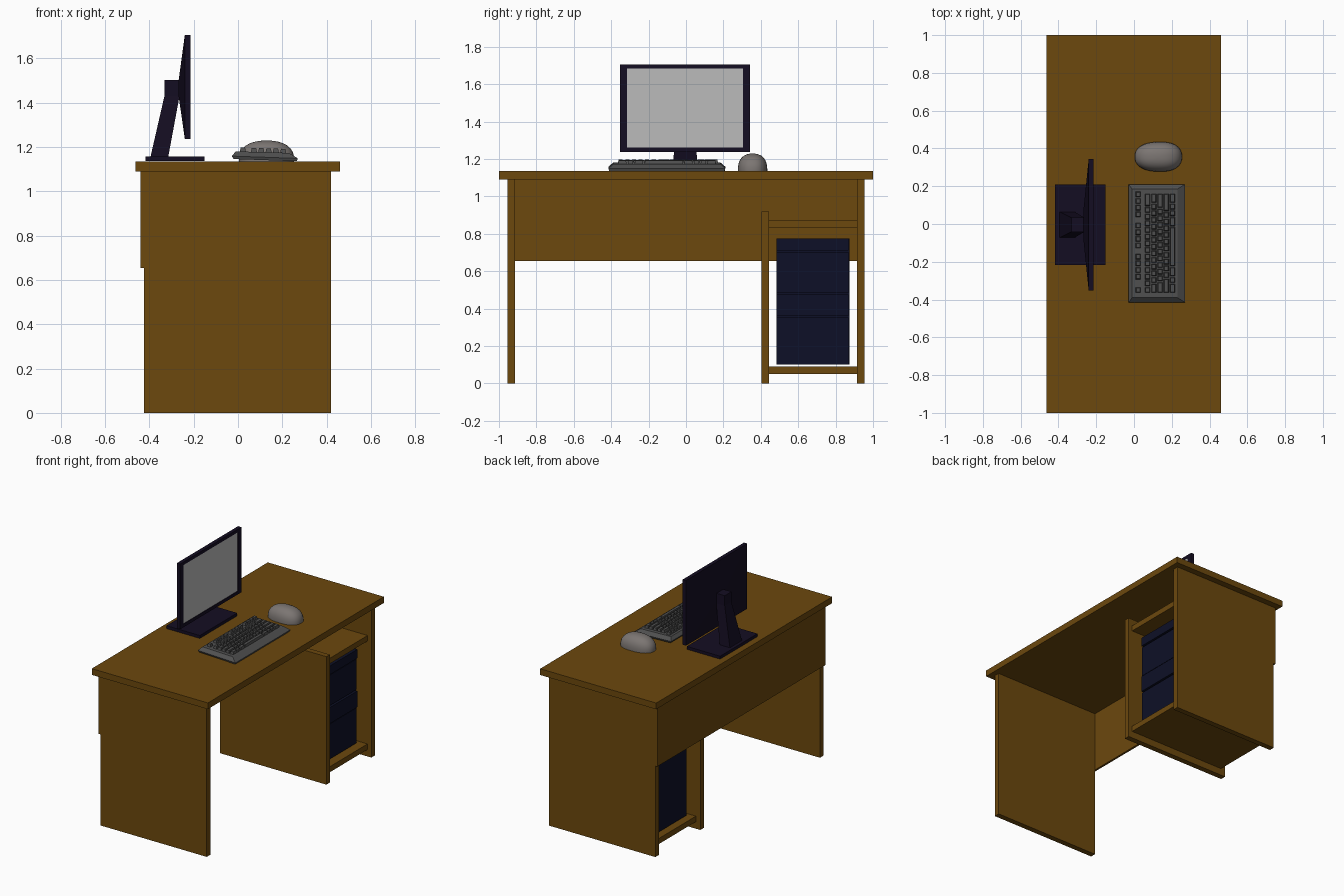
import bpy, bmesh
from mathutils import Vector

if "Cube" in bpy.data.objects:
    bpy.data.objects.remove(bpy.data.objects["Cube"])


def material(name, rgb):
    m = bpy.data.materials.new(name)
    m.diffuse_color = (*rgb, 1)
    m.use_nodes = True
    m.node_tree.nodes["Principled BSDF"].inputs["Base Color"].default_value = m.diffuse_color
    return m


WOOD = material("wood", (0.15, 0.065, 0.004))
NAVY = material("navy", (0.004, 0.005, 0.02))
BLACK = material("dark_plastic", (0.007, 0.004, 0.016))
GLASS = material("screen_grey", (0.5, 0.5, 0.5))
KEYS = material("key_grey", (0.08, 0.08, 0.08))
PALE = material("warm_grey", (0.2, 0.18, 0.17))


def finish(name, bm, mat):
    bmesh.ops.recalc_face_normals(bm, faces=bm.faces)
    me = bpy.data.meshes.new(name)
    bm.to_mesh(me)
    bm.free()
    me.materials.append(mat)
    ob = bpy.data.objects.new(name, me)
    bpy.context.collection.objects.link(ob)
    return ob


def add_loft(bm, rings):
    """Skin a series of four-point rings and cap both ends."""
    vs = [[bm.verts.new(p) for p in r] for r in rings]
    for a, b in zip(vs, vs[1:]):
        for i in range(4):
            j = (i + 1) % 4
            bm.faces.new((a[i], a[j], b[j], b[i]))
    bm.faces.new(vs[0][::-1])
    bm.faces.new(vs[-1])


def rect_z(x0, x1, y0, y1, z, slope=0.0):
    return [(x, y, z + slope * x) for x, y in
            ((x0, y0), (x1, y0), (x1, y1), (x0, y1))]


def rect_x(x, y0, y1, z0, z1):
    return [(x, y0, z0), (x, y1, z0), (x, y1, z1), (x, y0, z1)]


def loft(name, rings, mat):
    bm = bmesh.new()
    add_loft(bm, rings)
    return finish(name, bm, mat)


def box(name, x0, x1, y0, y1, z0, z1, mat):
    return loft(name, [rect_z(x0, x1, y0, y1, z0), rect_z(x0, x1, y0, y1, z1)], mat)


# Desk
box("desk_top", -0.463, 0.46, -1, 1, 1.09, 1.135, WOOD)
box("left_side_panel", -0.425, 0.42, -0.955, -0.915, 0, 1.09, WOOD)
box("right_side_panel", -0.425, 0.42, 0.915, 0.955, 0, 1.09, WOOD)
box("inner_panel", -0.425, 0.42, 0.405, 0.445, 0, 0.92, WOOD)
box("back_panel", -0.44, -0.425, -0.955, 0.955, 0.655, 1.09, WOOD)
box("lower_shelf", -0.39, 0.39, 0.445, 0.915, 0.05, 0.09, WOOD)
box("upper_shelf", -0.39, 0.39, 0.445, 0.915, 0.83, 0.87, WOOD)

# Computer tower with stepped front panels
box("tower_body", -0.345, 0.325, 0.485, 0.875, 0.10, 0.775, NAVY)
for i, (z0, z1, x) in enumerate(((0.10, 0.352, 0.335), (0.36, 0.476, 0.342),
                                 (0.484, 0.704, 0.335), (0.712, 0.775, 0.342))):
    box(f"tower_front_{i + 1}", 0.325, x, 0.485, 0.868, z0, z1, NAVY)

# Monitor: housing with bulged back and recessed screen
loft("monitor_housing", [
    rect_x(-0.268, -0.08, 0.07, 1.43, 1.50),
    rect_x(-0.24, -0.353, 0.343, 1.237, 1.706),
    rect_x(-0.214, -0.353, 0.343, 1.237, 1.706),
    rect_x(-0.214, -0.316, 0.306, 1.261, 1.684),
    rect_x(-0.219, -0.316, 0.306, 1.261, 1.684)], BLACK)
box("screen", -0.2195, -0.217, -0.316, 0.306, 1.261, 1.684, GLASS)
box("monitor_base", -0.417, -0.152, -0.217, 0.208, 1.136, 1.157, BLACK)
loft("monitor_stand", [
    rect_z(-0.395, -0.315, -0.073, 0.065, 1.155),
    rect_z(-0.332, -0.264, -0.042, 0.034, 1.43),
    rect_z(-0.332, -0.264, -0.042, 0.034, 1.503)], BLACK)

# Keyboard body, slightly higher at the back
loft("keyboard_body", [
    rect_z(-0.02, 0.265, -0.41, 0.205, 1.145, -0.035),
    rect_z(-0.028, 0.27, -0.415, 0.21, 1.158, -0.035),
    rect_z(-0.01, 0.23, -0.39, 0.185, 1.18, -0.03)], KEYS)

# Keys: each row is a list of widths in key units, negative for gaps
UNIT = 0.53 / 15
rows = [(0.022, [1, -1] + [1] * 4 + [-0.667] + [1] * 4 + [-0.667] + [1] * 4),
        (0.072, [1] * 13 + [2]),
        (0.105, [1.5] + [1] * 12 + [1.5]),
        (0.138, [1.75] + [1] * 11 + [2.25]),
        (0.171, [2.25] + [1] * 10 + [2.75]),
        (0.204, [1.5, 1, 1.5, 6, 1.5, 1, 1, 1.5])]
bm = bmesh.new()
for x, widths in rows:
    y = -0.367
    for w in widths:
        end = y + abs(w) * UNIT
        if w > 0:
            a, b = y + 0.003, end - 0.003
            add_loft(bm, [rect_z(x - 0.014, x + 0.014, a, b, 1.178, -0.03),
                          rect_z(x - 0.010, x + 0.010, a + 0.004, b - 0.004, 1.198, -0.03)])
        y = end
finish("keyboard_keys", bm, KEYS)

# Mouse: flat-bottomed squared dome, narrower toward the front end
bm = bmesh.new()
bmesh.ops.create_uvsphere(bm, u_segments=32, v_segments=16, radius=1)
for v in bm.verts:
    n = sum(abs(c) ** 2.4 for c in v.co) ** (1 / 2.4)
    v.co = v.co / n
cut = bmesh.ops.bisect_plane(bm, geom=bm.verts[:] + bm.edges[:] + bm.faces[:],
                             plane_co=(0, 0, -0.05), plane_no=(0, 0, -1), clear_outer=True)
bmesh.ops.holes_fill(bm, edges=[e for e in bm.edges if e.is_boundary])
for v in bm.verts:
    taper = 0.96 + 0.04 * v.co.x
    v.co = Vector((0.129 + 0.125 * v.co.x, 0.356 + 0.082 * taper * v.co.y,
                   1.14 + 0.089 * v.co.z))
mouse = finish("mouse", bm, PALE)
bpy.context.view_layer.objects.active = mouse
mouse.select_set(True)
bpy.ops.object.shade_smooth_by_angle()
